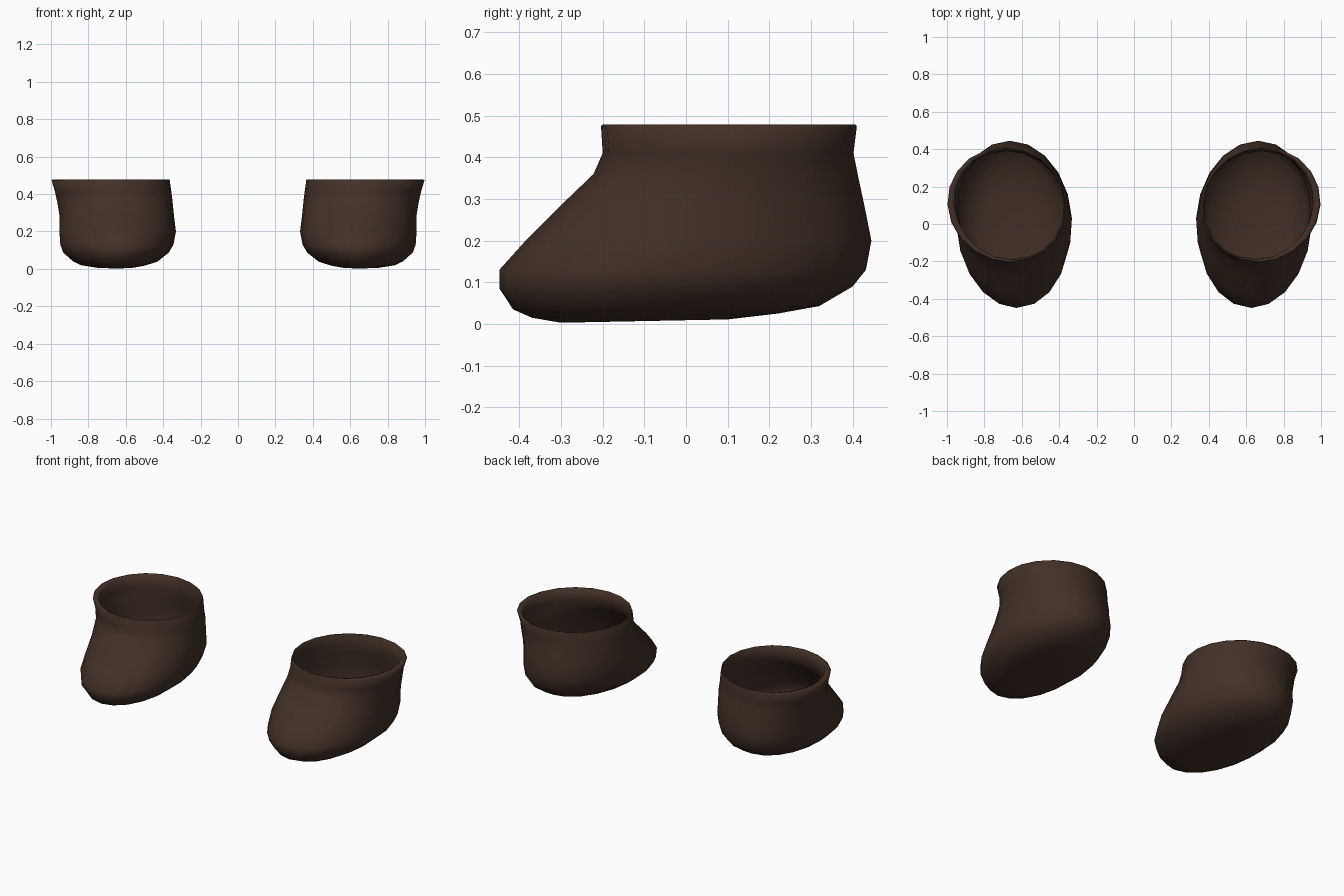
import bpy, bmesh, math

if "Cube" in bpy.data.objects:
    bpy.data.objects.remove(bpy.data.objects["Cube"])

SIDES = 20
leather = bpy.data.materials.new("dark_brown_leather")
leather.diffuse_color = (0.055, 0.030, 0.020, 1)
leather.use_nodes = True
leather.node_tree.nodes["Principled BSDF"].inputs["Base Color"].default_value = leather.diffuse_color

# Oval sections from sole to rim: z, x min, x max, y min, y max, heel lift
OUTER = [
    (0.003, 0.56, 0.76, -0.30, 0.10, 0.008),
    (0.015, 0.49, 0.84, -0.37, 0.22, 0.010),
    (0.035, 0.43, 0.88, -0.415, 0.32, 0.008),
    (0.085, 0.37, 0.935, -0.448, 0.40, 0.005),
    (0.13, 0.345, 0.95, -0.448, 0.432, 0.0),
    (0.20, 0.332, 0.955, -0.385, 0.445, 0.0),
    (0.29, 0.343, 0.955, -0.295, 0.427, 0.0),
    (0.36, 0.35, 0.967, -0.222, 0.412, 0.0),
    (0.41, 0.356, 0.978, -0.20, 0.402, 0.0),
    (0.474, 0.365, 0.997, -0.204, 0.41, 0.0),
]
RIM = [
    (0.479, 0.368, 0.985, -0.20, 0.407, 0.0),
    (0.474, 0.374, 0.958, -0.19, 0.402, 0.0),
]
GAP = 0.012
# Lining follows the shell just inside it, down to the insole
LINING = [(z + (GAP if z < 0.1 else 0), a + GAP, b - GAP, c + GAP, d - GAP, t)
          for z, a, b, c, d, t in reversed(OUTER[:-1])]


def ring(bm, row, side):
    z, x0, x1, y0, y1, lift = row
    verts = []
    for i in range(SIDES):
        a = 2 * math.pi * i / SIDES
        y = (y0 + y1) / 2 + (y1 - y0) / 2 * math.sin(a)
        x = (x0 + x1) / 2 + (x1 - x0) / 2 * math.cos(a)
        # toe turns slightly inward
        x += 0.05 * (y - (y0 + y1) / 2)
        x = min(max(x, x0), x1)
        verts.append(bm.verts.new((side * x, y, z + lift * (1 + math.sin(a)) / 2)))
    return verts


def boot(name, side):
    bm = bmesh.new()
    rings = [ring(bm, r, side) for r in OUTER + RIM + LINING]
    for lo, hi in zip(rings, rings[1:]):
        for i in range(SIDES):
            j = (i + 1) % SIDES
            bm.faces.new((lo[i], lo[j], hi[j], hi[i]))
    # sole and insole
    bm.faces.new(rings[0][::-1])
    bm.faces.new(rings[-1])
    bmesh.ops.recalc_face_normals(bm, faces=bm.faces)
    for f in bm.faces:
        f.smooth = True
    mesh = bpy.data.meshes.new(name)
    bm.to_mesh(mesh)
    bm.free()
    mesh.materials.append(leather)
    obj = bpy.data.objects.new(name, mesh)
    bpy.context.collection.objects.link(obj)


boot("right_boot", 1)
boot("left_boot", -1)
